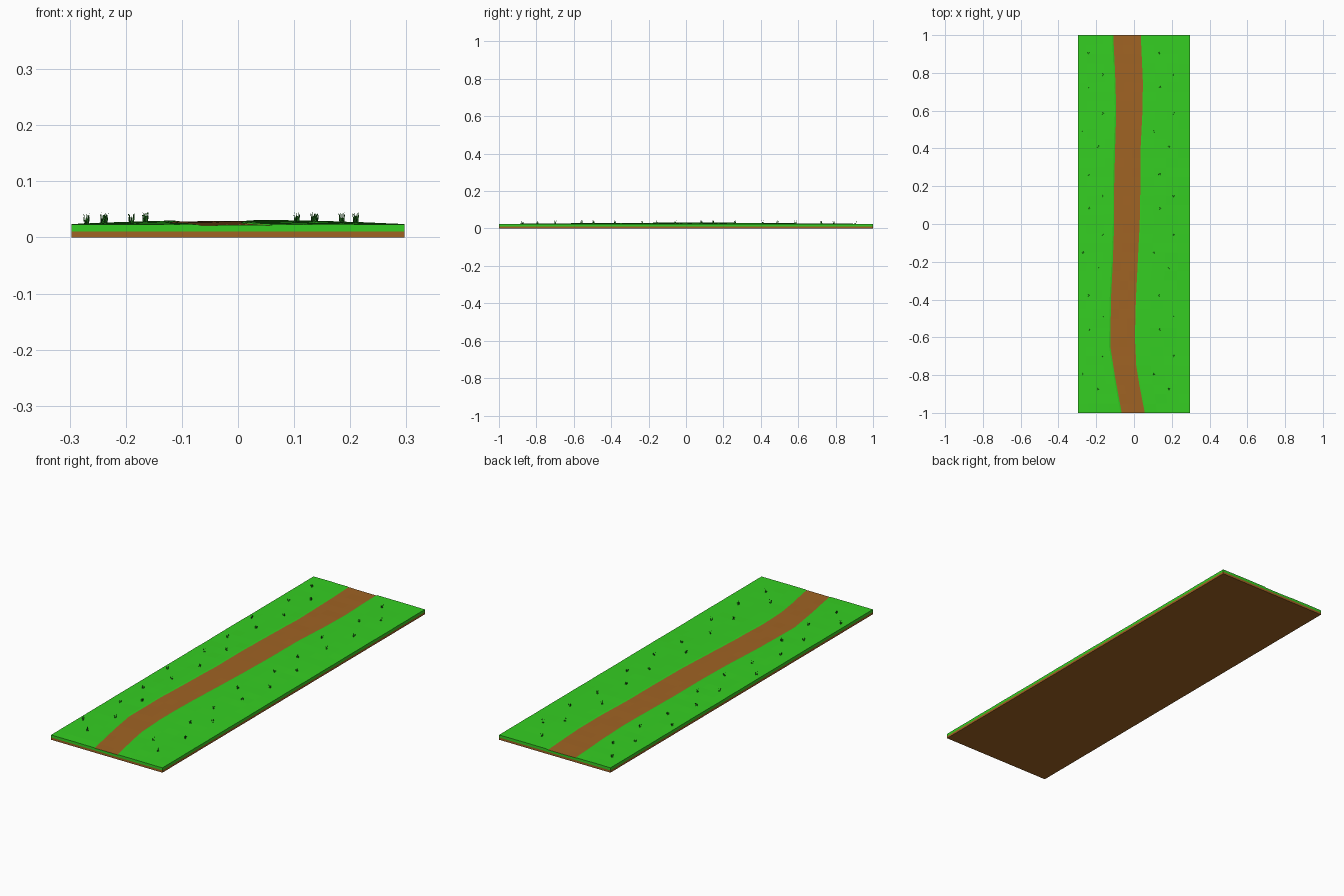
import bpy, bmesh, math, random
from mathutils import Vector

if "Cube" in bpy.data.objects:
    bpy.data.objects.remove(bpy.data.objects["Cube"])
random.seed(4)

W, SOIL_TOP = 0.297, 0.011


def material(name, rgb):
    m = bpy.data.materials.new(name)
    m.diffuse_color = (*rgb, 1)
    m.use_nodes = True
    m.node_tree.nodes["Principled BSDF"].inputs["Base Color"].default_value = m.diffuse_color
    return m


GRASS = material("grass green", (0.035, 0.62, 0.016))
SOIL = material("soil brown", (0.35, 0.125, 0.017))
BLADE = material("dark blade green", (0.02, 0.22, 0.015))


def make(name, bm, mats):
    bmesh.ops.recalc_face_normals(bm, faces=bm.faces)
    me = bpy.data.meshes.new(name)
    bm.to_mesh(me)
    bm.free()
    for m in mats:
        me.materials.append(m)
    ob = bpy.data.objects.new(name, me)
    bpy.context.collection.objects.link(ob)
    return ob


def lerp_table(table, y):
    for (y0, a), (y1, b) in zip(table, table[1:]):
        if y <= y1:
            return a + (b - a) * (y - y0) / (y1 - y0)
    return table[-1][1]


# winding path edges (y, x)
LEFT = [(-1, -.065), (-.8, -.102), (-.65, -.125), (-.4, -.122), (-.2, -.112),
        (0, -.105), (.2, -.105), (.4, -.1), (.6, -.094), (.8, -.1), (1, -.11)]
RIGHT = [(-1, .057), (-.85, .028), (-.75, .012), (-.6, .005), (-.4, .01), (-.2, .02),
         (0, .03), (.2, .034), (.4, .035), (.6, .045), (.75, .047), (1, .036)]


def ground(x, y):
    return 0.0235 + 0.0075 * (1 - (x / W) ** 2) * (1 - y * y)


# soil slab
bm = bmesh.new()
bmesh.ops.create_cube(bm, size=1)
for v in bm.verts:
    v.co = Vector((v.co.x * 2 * W, v.co.y * 2, (v.co.z + .5) * SOIL_TOP))
make("soil_base", bm, [SOIL])

# turf with sunken winding path and side skirts
bm = bmesh.new()
ROWS, GAP = 40, 0.007
grid = []
for j in range(ROWS + 1):
    y = -1 + 2 * j / ROWS
    l, r = lerp_table(LEFT, y), lerp_table(RIGHT, y)
    lo, ro = l - GAP, r + GAP
    xs = [-W + (lo + W) * i / 4 for i in range(5)]
    xs += [l + (r - l) * i / 3 for i in range(4)]
    xs += [ro + (W - ro) * i / 4 for i in range(5)]
    row = []
    for i, x in enumerate(xs):
        z = ground(x, y) + random.uniform(-.0005, .0005)
        if 5 <= i <= 8:
            z -= 0.002
        row.append(bm.verts.new((x, y, z)))
    grid.append(row)
for a, b in zip(grid, grid[1:]):
    for i in range(len(a) - 1):
        f = bm.faces.new((a[i], a[i + 1], b[i + 1], b[i]))
        f.material_index = 1 if 5 <= i <= 7 else 0
rim = [e for e in bm.edges if e.is_boundary]
new = bmesh.ops.extrude_edge_only(bm, edges=rim)["geom"]
for g in new:
    if isinstance(g, bmesh.types.BMVert):
        g.co.z = SOIL_TOP
    elif isinstance(g, bmesh.types.BMFace):
        g.material_index = 0
bmesh.ops.holes_fill(bm, edges=[e for e in bm.edges if e.is_boundary], sides=0)
make("turf_and_path", bm, [GRASS, SOIL])

# grass tufts: a six-tuft pattern repeated along both sides
PATTERN = [(-.24, .905), (-.165, .79), (-.237, .725),
           (-.165, .585), (-.27, .49), (-.19, .41)]
bm = bmesh.new()
for rep in range(3):
    for shift in (0, .375):
        for px, py in PATTERN:
            x, y = px + shift, py - .642 * rep
            for k in range(5):
                a = k * math.tau / 5 + random.random()
                d = Vector((math.cos(a), math.sin(a), 0))
                s = Vector((-d.y, d.x, 0)) * .0013
                base = Vector((x, y, ground(x, y) - .0005)) + d * .003
                tip = Vector((x, y, random.uniform(.041, .046))) + d * .006
                ring = [bm.verts.new(base + o) for o in (s, -s, d * .0015)]
                top = bm.verts.new(tip)
                for i in range(3):
                    bm.faces.new((ring[i], ring[(i + 1) % 3], top))
                bm.faces.new(ring)
make("grass_tufts", bm, [BLADE])
